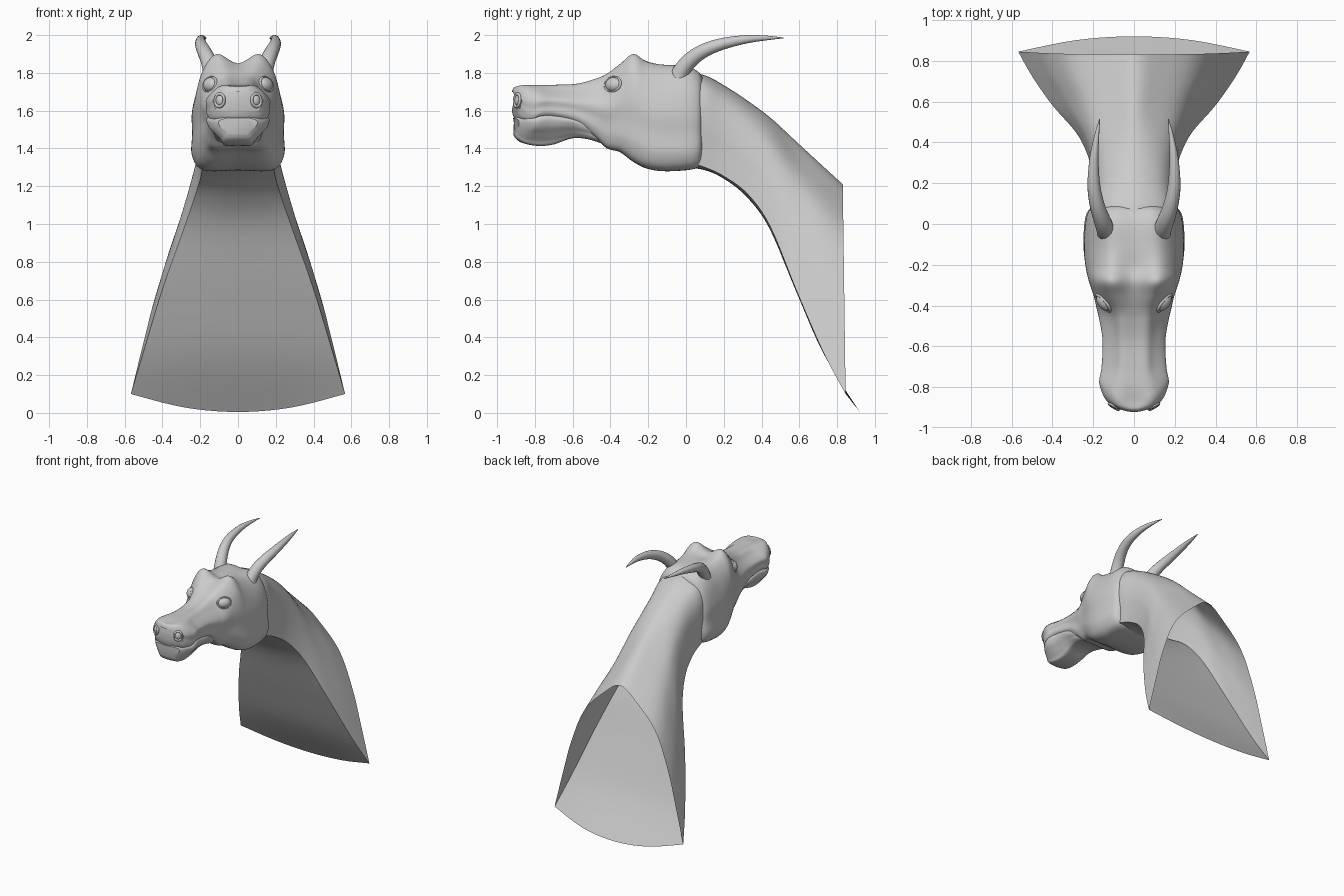
import bpy, bmesh, math
from mathutils import Vector

if "Cube" in bpy.data.objects:
    bpy.data.objects.remove(bpy.data.objects["Cube"])


def spline(pts, n, closed=False):
    """Smooth points passing through all the control points."""
    k, out = len(pts), []
    for i in range(k if closed else k - 1):
        a, b, c, d = [pts[(i + j) % k] if closed else pts[min(max(i + j, 0), k - 1)]
                      for j in (-1, 0, 1, 2)]
        for s in range(n):
            t = s / n
            out.append(0.5 * (2 * b + (c - a) * t + (2 * a - 5 * b + 4 * c - d) * t * t
                              + (3 * b - a - 3 * c + d) * t ** 3))
    return out if closed else out + [pts[-1].copy()]


def loft(bm, sections, n_ring, n_len, closed=True):
    rings = [spline(s, n_ring, closed) for s in sections]
    cols = [spline([r[i] for r in rings], n_len) for i in range(len(rings[0]))]
    grid = [[bm.verts.new(p) for p in c] for c in cols]
    m = len(grid)
    for i in range(m if closed else m - 1):
        a, b = grid[i], grid[(i + 1) % m]
        for j in range(len(a) - 1):
            bm.faces.new((a[j], a[j + 1], b[j + 1], b[j]))
    if closed:
        bm.faces.new([c[0] for c in grid])
        bm.faces.new([c[-1] for c in reversed(grid)])


def finish(bm, name, angle=45):
    bmesh.ops.remove_doubles(bm, verts=bm.verts, dist=0.0002)
    bmesh.ops.recalc_face_normals(bm, faces=bm.faces)
    me = bpy.data.meshes.new(name)
    bm.to_mesh(me)
    bm.free()
    ob = bpy.data.objects.new(name, me)
    bpy.context.collection.objects.link(ob)
    smooth(ob, angle)
    return ob


def smooth(ob, angle=45):
    bpy.ops.object.select_all(action='DESELECT')
    ob.select_set(True)
    bpy.context.view_layer.objects.active = ob
    bpy.ops.object.shade_smooth_by_angle(angle=math.radians(angle))


def head_ring(y, zt, zb, wt, wm, wb, dip=0):
    h = zt - zb
    bow = 3 * min(max((-.74 - y) / .15, 0), 1)  # sweeps the snout sides back
    half = [(wt * .6, zt), (wt, zt - .16 * h), (wm, zt - .42 * h),
            ((wm + wb) / 2, zt - .65 * h), (wb, zb + .14 * h), (wb * .75, zb)]
    pts = [(0, zt - dip)] + half + [(0, zb)] + [(-x, z) for x, z in reversed(half)]
    return [Vector((x, y + bow * x * x, z)) for x, z in pts]


# Skull with upper muzzle: y, top, bottom, top/mid/bottom half widths, centre dip
skull = [
    (-.922, 1.70, 1.60, .10, .132, .12), (-.908, 1.725, 1.56, .12, .15, .14),
    (-.868, 1.735, 1.543, .13, .165, .158, .008), (-.80, 1.735, 1.556, .125, .168, .163),
    (-.70, 1.735, 1.56, .10, .155, .155), (-.58, 1.74, 1.53, .10, .15, .15),
    (-.48, 1.765, 1.46, .11, .165, .155), (-.42, 1.79, 1.405, .13, .18, .16),
    (-.35, 1.845, 1.385, .165, .197, .185, .02), (-.28, 1.90, 1.335, .187, .22, .21, .05),
    (-.21, 1.86, 1.30, .195, .235, .23, .025), (-.12, 1.837, 1.285, .197, .242, .243),
    (0, 1.83, 1.29, .195, .235, .24), (.065, 1.80, 1.305, .182, .217, .222),
    (.09, 1.765, 1.34, .15, .18, .18)]
bm = bmesh.new()
loft(bm, [head_ring(*s) for s in skull], 5, 5)
finish(bm, "skull")

# Lower jaw
jaw = [
    (-.915, 1.56, 1.475, .10, .10, .06), (-.90, 1.57, 1.45, .14, .132, .08),
    (-.86, 1.58, 1.427, .159, .154, .09), (-.78, 1.595, 1.415, .161, .156, .09),
    (-.70, 1.595, 1.423, .151, .148, .09), (-.60, 1.57, 1.455, .147, .143, .10),
    (-.50, 1.54, 1.445, .13, .138, .115), (-.38, 1.53, 1.40, .11, .12, .11)]
bm = bmesh.new()
loft(bm, [head_ring(*s) for s in jaw], 5, 5)
finish(bm, "lower_jaw")

# Neck, an open shell: top y/z, throat y/z, side crease y/z, crease half width
neck = [
    (0, 1.805, 0, 1.30, 0, 1.33, .19), (.10, 1.787, .10, 1.285, .10, 1.30, .19),
    (.20, 1.735, .20, 1.24, .205, 1.25, .197), (.33, 1.65, .32, 1.145, .33, 1.155, .225),
    (.45, 1.56, .44, .98, .447, .985, .283), (.58, 1.44, .58, .65, .582, .655, .40),
    (.71, 1.32, .73, .31, .725, .325, .50), (.83, 1.21, .92, .005, .845, .10, .567)]
heights = (0, .25, .5, .75, .92, 1)
round_arch = (1, 1.04, 1.08, 1.0, .7, 0)
flared_arch = (1, .88, .75, .55, .24, 0)
arches, throats = [], []
for i, (ty, tz, fy, fz, cy, cz, w) in enumerate(neck):
    t = min(max(0, (i - 1) / 4), 1)
    side = []
    for h, a, b in zip(heights, round_arch, flared_arch):
        side.append((w * (a + (b - a) * t), cy + (ty - cy) * h, cz + (tz - cz) * h))
    arches.append([Vector(p) for p in side]
                  + [Vector((-x, y, z)) for x, y, z in reversed(side[:-1])])
    throats.append([Vector((w * u, fy + (cy - fy) * u * u, fz + (cz - fz) * u * u))
                    for u in (-1, -.5, 0, .5, 1)])
bm = bmesh.new()
loft(bm, arches, 4, 5, closed=False)
loft(bm, throats, 5, 5, closed=False)
finish(bm, "neck", 35)


def place(ob, name, centre, facing, scale):
    ob.name = name
    ob.location = centre
    ob.rotation_euler = Vector(facing).to_track_quat('Z', 'Y').to_euler()
    ob.scale = scale
    smooth(ob, 60)


for s, side in ((1, "right"), (-1, "left")):
    # Horn: path with a radius at each point
    path = [(.135, -.045, 1.73, .05), (.137, -.035, 1.79, .046), (.155, .015, 1.86, .042),
            (.18, .09, 1.915, .037), (.197, .19, 1.953, .031), (.196, .32, 1.978, .022),
            (.183, .43, 1.985, .012), (.168, .515, 1.985, .002)]
    pts = [Vector((s * x, y, z)) for x, y, z, r in path]
    rings = []
    for i, p in enumerate(pts):
        d = (pts[min(i + 1, 7)] - pts[max(i - 1, 0)]).normalized()
        u = d.cross(Vector((1, 0, 0))).normalized()
        v = d.cross(u)
        rings.append([p + path[i][3] * (u * math.cos(a) + v * math.sin(a))
                      for a in [k * math.tau / 8 for k in range(8)]])
    bm = bmesh.new()
    loft(bm, rings, 2, 4)
    finish(bm, side + "_horn")

    # Eye and eyelid rim
    look = (s * .75, -.6, .3)
    bpy.ops.mesh.primitive_uv_sphere_add(segments=24, ring_count=16, radius=1)
    place(bpy.context.object, side + "_eye", (s * .144, -.383, 1.738), look, (.05, .039, .033))
    bpy.ops.mesh.primitive_torus_add(major_radius=1, minor_radius=.14, major_segments=28,
                                     minor_segments=10)
    place(bpy.context.object, side + "_eyelid", (s * .149, -.387, 1.739), look,
          (.05, .04, .06))

    # Nostril rim and inner bulge
    out = (s * .5, -.85, .1)
    bpy.ops.mesh.primitive_torus_add(major_radius=1, minor_radius=.25, major_segments=24,
                                     minor_segments=10)
    place(bpy.context.object, side + "_nostril_rim", (s * .097, -.893, 1.655), out,
          (.028, .034, .04))
    bpy.ops.mesh.primitive_uv_sphere_add(segments=20, ring_count=12, radius=1)
    place(bpy.context.object, side + "_nostril", (s * .096, -.89, 1.655), out,
          (.024, .028, .015))
